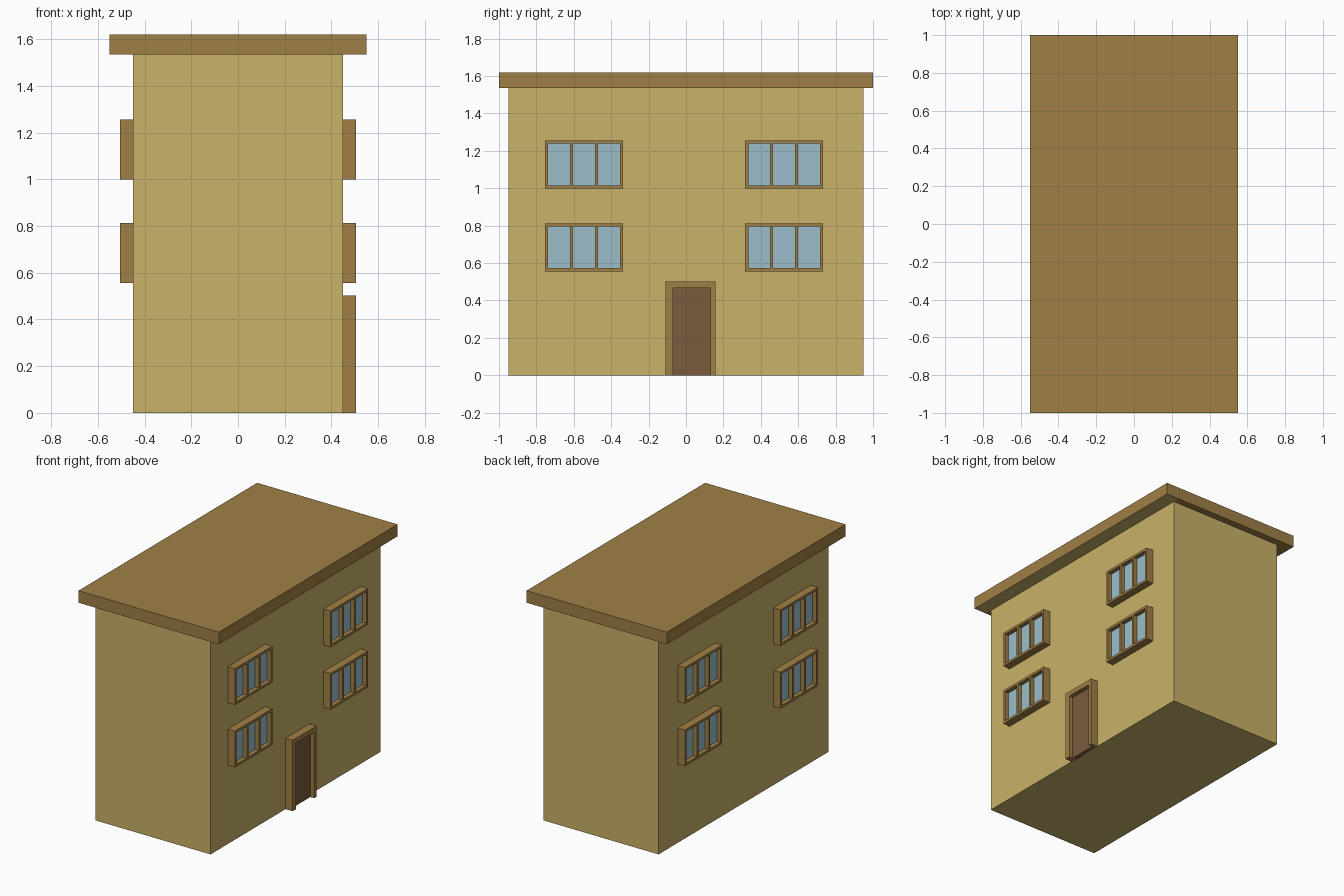
import bpy, bmesh
from mathutils import Vector

cube = bpy.data.objects.get("Cube")
if cube:
    bpy.data.objects.remove(cube, do_unlink=True)


def material(name, hex_code):
    rgb = [int(hex_code[i:i + 2], 16) / 255 for i in (0, 2, 4)]
    lin = [c / 12.92 if c < 0.04 else ((c + 0.055) / 1.055) ** 2.4 for c in rgb]
    mat = bpy.data.materials.new(name)
    mat.use_nodes = True
    mat.diffuse_color = (*lin, 1)
    bsdf = next(n for n in mat.node_tree.nodes if n.type == 'BSDF_PRINCIPLED')
    bsdf.inputs["Base Color"].default_value = (*lin, 1)
    return mat


WALL = material("sand wall", "c9b268")
WOOD = material("brown trim", "a08046")
GLASS = material("pale blue glass", "9abecb")
DOOR = material("dark brown door", "7b5b3d")


def add_box(bm, lo, hi):
    lo, hi = Vector(lo), Vector(hi)
    verts = bmesh.ops.create_cube(bm, size=1)["verts"]
    for v in verts:
        v.co = (lo + hi) / 2 + v.co * (hi - lo)


def build(name, boxes, *mats):
    bm = bmesh.new()
    for lo, hi in boxes:
        add_box(bm, lo, hi)
    mesh = bpy.data.meshes.new(name)
    bm.to_mesh(mesh)
    bm.free()
    obj = bpy.data.objects.new(name, mesh)
    bpy.context.collection.objects.link(obj)
    for m in mats:
        mesh.materials.append(m)
    return obj


WALL_X, OUT_X, PANE_X = 0.45, 0.505, 0.475


def side_box(side, y0, y1, z0, z1, x_out):
    xs = sorted((side * (WALL_X - 0.01), side * x_out))
    return (xs[0], y0, z0), (xs[1], y1, z1)


# Main block
build("house_walls", [((-WALL_X, -0.95, 0), (WALL_X, 0.95, 1.55))], WALL)

# Roof slab, with the eave underside over the door in the wall colour
roof = build("roof_slab", [((-0.55, -1, 1.535), (0.55, 1, 1.62))], WOOD, WALL)
bm = bmesh.new()
bm.from_mesh(roof.data)
bmesh.ops.bisect_plane(bm, geom=bm.verts[:] + bm.edges[:] + bm.faces[:],
                       plane_co=(WALL_X, 0, 0), plane_no=(1, 0, 0))
bm.normal_update()
for f in bm.faces:
    if f.normal.z < -0.5 and f.calc_center_median().x > WALL_X:
        f.material_index = 1
bm.to_mesh(roof.data)
bm.free()


def window(name, side, y0, z0):
    y1, z1, rim, bar = y0 + 0.417, z0 + 0.257, 0.017, 0.016
    pane = (y1 - y0 - 2 * rim - 2 * bar) / 3
    frame = [side_box(side, y0, y1, z0, z0 + rim, OUT_X),
             side_box(side, y0, y1, z1 - rim, z1, OUT_X)]
    # Two jambs and two mullions between the rails
    starts = [y0, y0 + rim + pane, y0 + rim + 2 * pane + bar, y1 - rim]
    for s, w in zip(starts, (rim, bar, bar, rim)):
        frame.append(side_box(side, s, s + w, z0 + rim, z1 - rim, OUT_X))
    build(name + "_frame", frame, WOOD)
    build(name + "_glass", [side_box(side, y0 + rim, y1 - rim,
                                     z0 + rim, z1 - rim, PANE_X)], GLASS)


# Four windows on each long side
for side, side_name in ((1, "left"), (-1, "right")):
    for y0, end in ((-0.754, "front"), (0.316, "back")):
        for z0, level in ((0.556, "lower"), (0.999, "upper")):
            window(f"{side_name}_{end}_{level}_window", side, y0, z0)

# Door and its surround
build("door_frame", [side_box(1, -0.11, -0.07, 0, 0.467, OUT_X),
                     side_box(1, 0.132, 0.157, 0, 0.467, OUT_X),
                     side_box(1, -0.11, 0.157, 0.467, 0.502, OUT_X)], WOOD)
build("door_panel", [side_box(1, -0.07, 0.132, 0, 0.467, PANE_X)], DOOR)
